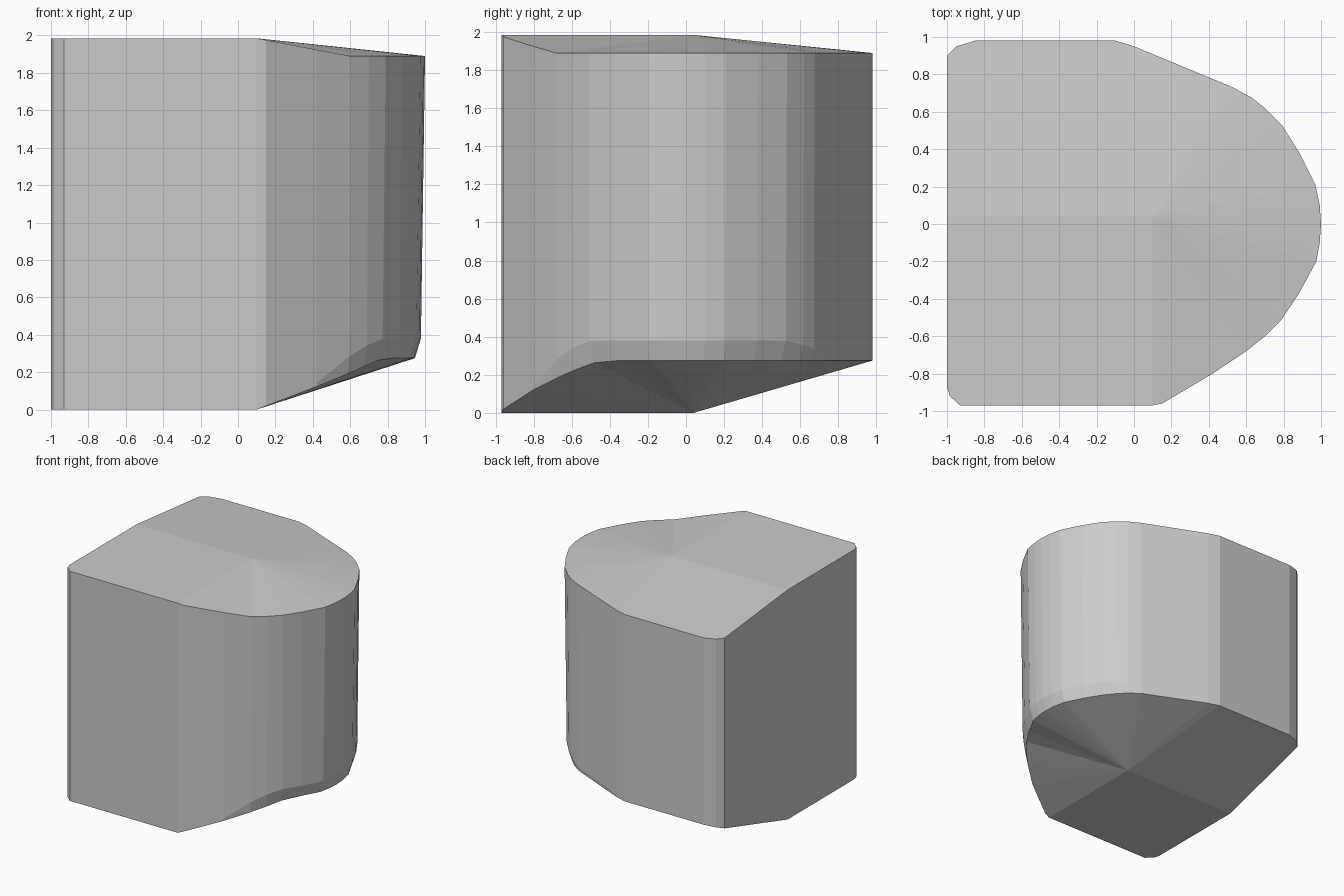
import bpy, bmesh

if "Cube" in bpy.data.objects:
    bpy.data.objects.remove(bpy.data.objects["Cube"])

TOP, TOP_DROP, BOTTOM_RISE = 1.985, 0.095, 0.275
APEX = (0.1, 0.04)

# plan outline, counter-clockwise from the middle of the left wall
outline = [(-1, 0.04), (-1, -0.87), (-0.985, -0.92), (-0.93, -0.97), (0.1, -0.97),
           (0.15, -0.96), (0.42, -0.80), (0.6, -0.68), (0.70, -0.60), (0.79, -0.51),
           (0.88, -0.375), (0.975, -0.2), (0.993, -0.1), (1, 0), (0.993, 0.1),
           (0.97, 0.21), (0.885, 0.38), (0.79, 0.53), (0.70, 0.62), (0.63, 0.675),
           (0.53, 0.73), (0, 0.95), (-0.1, 0.98), (-0.85, 0.98), (-0.95, 0.95), (-1, 0.90)]


def clamp(v):
    return max(0.0, min(1.0, v))


def slope(x, y, width):
    """0 on the flat front-left quarter, 1 on the sloped rim."""
    if y > 0.04:
        return clamp((y - 0.04) / 0.94) if x < -0.2 else 1.0
    return clamp((x - APEX[0]) / width)


bm = bmesh.new()
bottom, body, top = [], [], []
for x, y in outline:
    k = clamp((x - 0.45) / 0.35)               # rounding only on the curved nose
    zt = TOP - TOP_DROP * slope(x, y, 0.5)
    zb = BOTTOM_RISE * slope(x, y, 0.72)
    s = 1 - 0.06 * k
    bottom.append(bm.verts.new((APEX[0] + (x - APEX[0]) * s, y * s, zb)))
    z_mid = zb + 0.02 + k * max(0.0, 0.36 - zb)
    body.append(bm.verts.new((x * (1 - 0.022 * k), y * (1 - 0.01 * k), z_mid)))
    top.append(bm.verts.new((x, y, zt)))

# walls, sloped roof and sloped underside
low = bm.verts.new((*APEX, 0))
high = bm.verts.new((*APEX, TOP))
n = len(outline)
for i in range(n):
    j = (i + 1) % n
    bm.faces.new((bottom[i], bottom[j], body[j], body[i]))
    bm.faces.new((body[i], body[j], top[j], top[i]))
    bm.faces.new((top[i], top[j], high))
    bm.faces.new((bottom[j], bottom[i], low))
bmesh.ops.recalc_face_normals(bm, faces=bm.faces[:])

mesh = bpy.data.meshes.new("faceted_block")
bm.to_mesh(mesh)
bm.free()
block = bpy.data.objects.new("faceted_block", mesh)
bpy.context.collection.objects.link(block)
